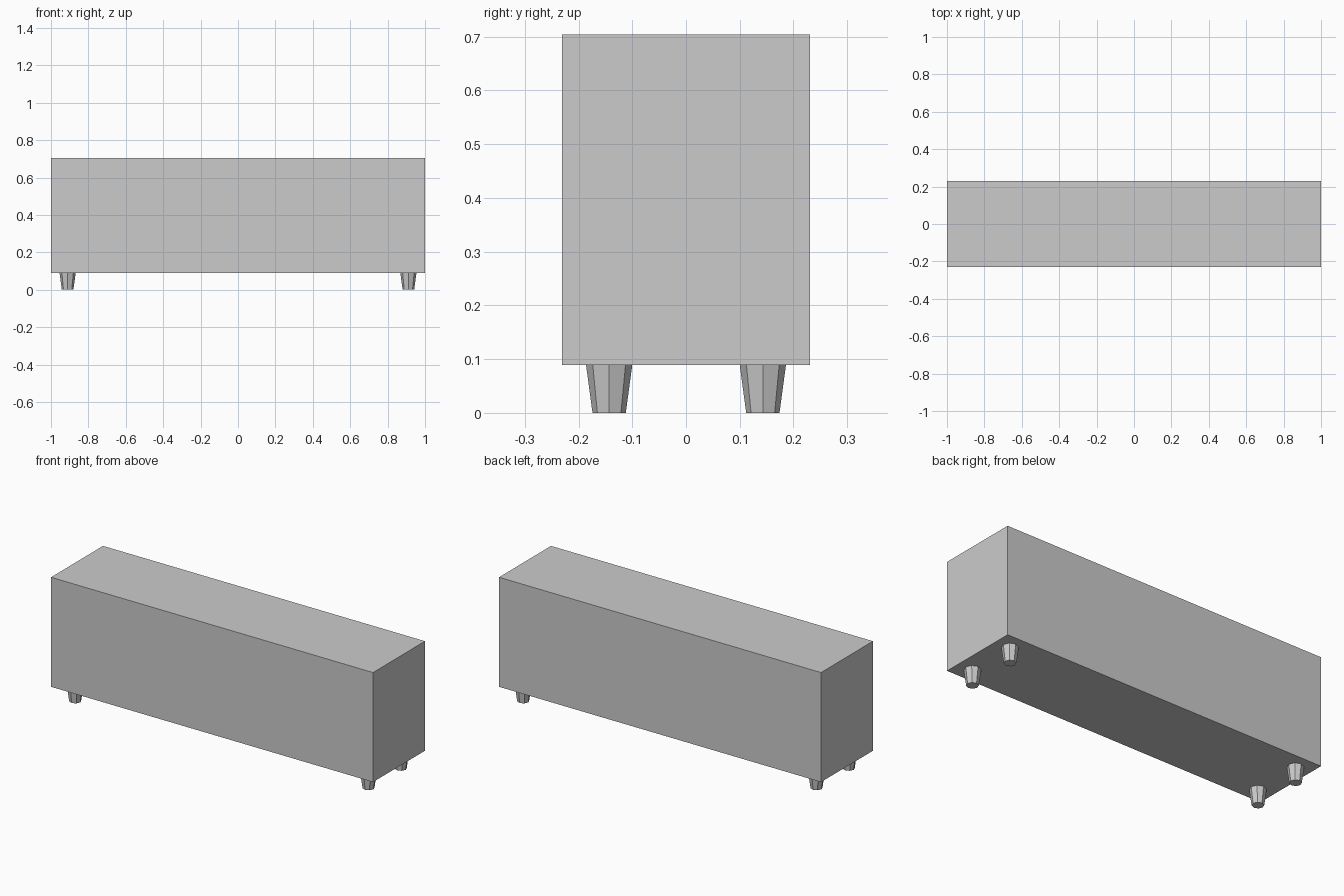
import bpy
import math

if "Cube" in bpy.data.objects:
    bpy.data.objects.remove(bpy.data.objects["Cube"])

# Single plain grey for the whole piece
grey = bpy.data.materials.new("light grey")
grey.diffuse_color = (0.6, 0.6, 0.6, 1.0)
grey.use_nodes = True
grey.node_tree.nodes["Principled BSDF"].inputs["Base Color"].default_value = grey.diffuse_color

BODY_BOTTOM, BODY_TOP = 0.089, 0.704
LEG_X, LEG_Y = 0.911, 0.143


def finish(name):
    ob = bpy.context.object
    ob.name = name
    ob.data.name = name
    ob.data.materials.append(grey)
    return ob


# Cabinet body: plain box
bpy.ops.mesh.primitive_cube_add(size=1, location=(0, 0, (BODY_BOTTOM + BODY_TOP) / 2))
body = finish("cabinet_body")
body.scale = (2.0, 0.461, BODY_TOP - BODY_BOTTOM)
bpy.ops.object.transform_apply(location=False, rotation=False, scale=True)

# Four tapered octagonal legs, narrower at the floor
for x_name, sx in (("left", -1), ("right", 1)):
    for y_name, sy in (("front", -1), ("back", 1)):
        bpy.ops.mesh.primitive_cone_add(
            vertices=8, radius1=0.031, radius2=0.043, depth=BODY_BOTTOM,
            location=(sx * LEG_X, sy * LEG_Y, BODY_BOTTOM / 2))
        finish(f"{y_name}_{x_name}_leg")
